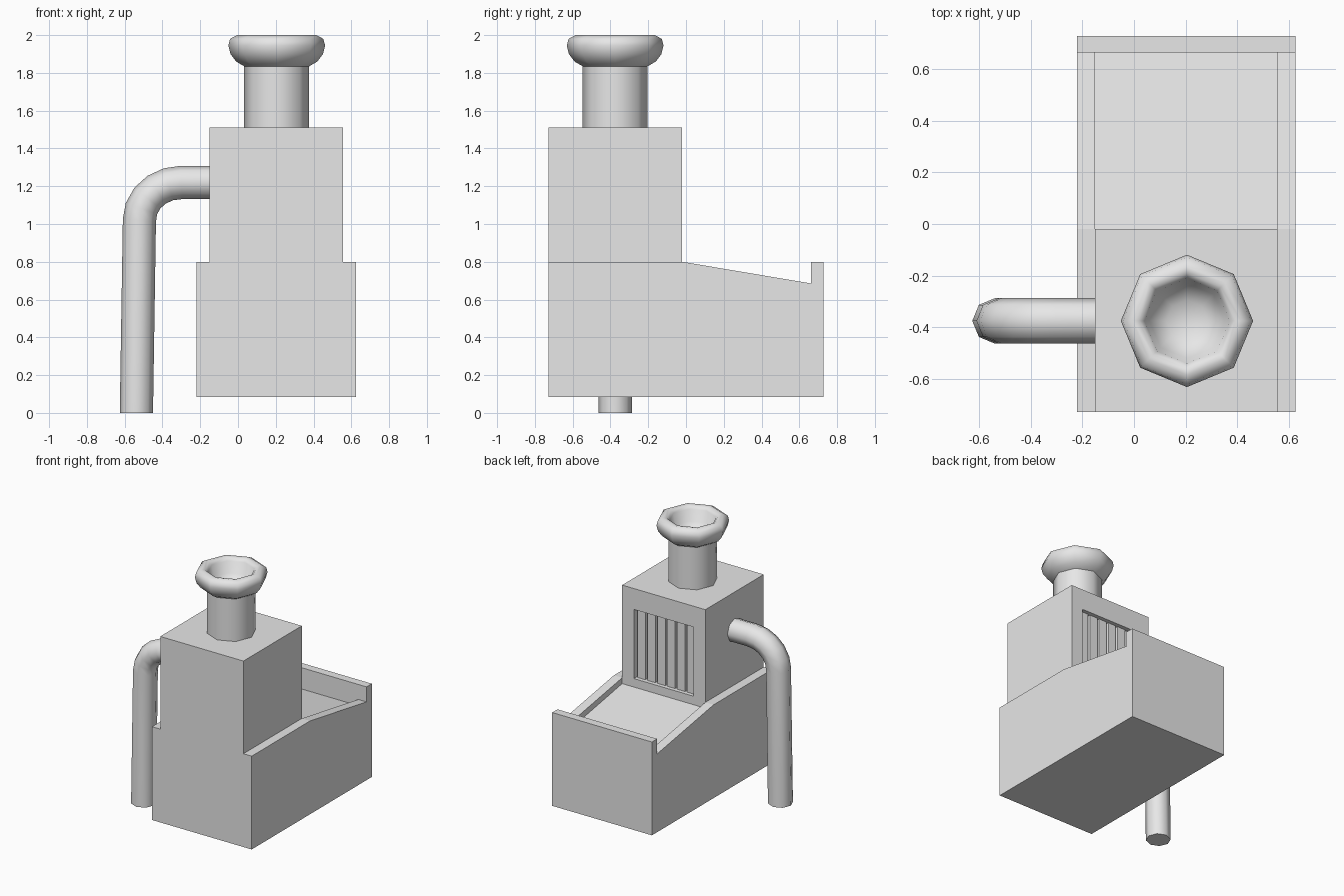
import bpy, bmesh, math

cube = bpy.data.objects.get("Cube")
if cube:
    bpy.data.objects.remove(cube, do_unlink=True)

# One plain grey for everything
grey = bpy.data.materials.new("plain_grey")
grey.use_nodes = True
grey.diffuse_color = (0.8, 0.8, 0.8, 1)
grey.node_tree.nodes["Principled BSDF"].inputs["Base Color"].default_value = (0.8, 0.8, 0.8, 1)


def add_object(name, data):
    obj = bpy.data.objects.new(name, data)
    bpy.context.collection.objects.link(obj)
    data.materials.append(grey)
    return obj


def select(obj):
    bpy.ops.object.select_all(action="DESELECT")
    obj.select_set(True)
    bpy.context.view_layer.objects.active = obj


def prism(name, x0, x1, profile):
    """Extrude a (y, z) side profile from x0 to x1."""
    bm = bmesh.new()
    face = bm.faces.new([bm.verts.new((x0, y, z)) for y, z in profile])
    new = bmesh.ops.extrude_face_region(bm, geom=[face])["geom"]
    verts = [g for g in new if isinstance(g, bmesh.types.BMVert)]
    bmesh.ops.translate(bm, verts=verts, vec=(x1 - x0, 0, 0))
    bmesh.ops.recalc_face_normals(bm, faces=bm.faces)
    mesh = bpy.data.meshes.new(name)
    bm.to_mesh(mesh)
    bm.free()
    return add_object(name, mesh)


def box(name, x0, x1, y0, y1, z0, z1):
    return prism(name, x0, x1, [(y0, z0), (y1, z0), (y1, z1), (y0, z1)])


def cut(obj, cutter):
    cutter.hide_render = True
    mod = obj.modifiers.new("cut", "BOOLEAN")
    mod.operation, mod.solver, mod.object = "DIFFERENCE", "EXACT", cutter
    select(obj)
    bpy.ops.object.modifier_apply(modifier=mod.name)
    bpy.data.objects.remove(cutter, do_unlink=True)


def smooth(obj, degrees):
    select(obj)
    bpy.ops.object.shade_smooth_by_angle(angle=math.radians(degrees))


LEFT, RIGHT = 0.555, -0.15      # tower sides
WALL = 0.07                     # tray wall thickness
FRONT, FACE, BACK = -0.727, -0.02, 0.727
STEP, TOP = 0.80, 1.51

# Base with sloping sides and a raised back wall
base = prism("base", RIGHT - WALL, LEFT + WALL, [
    (FRONT, 0.085), (BACK, 0.085), (BACK, STEP), (0.663, STEP),
    (0.663, 0.685), (FACE, STEP), (FRONT, STEP)])
cut(base, prism("tray_cutter", RIGHT, LEFT, [
    (FACE, 0.755), (0.663, 0.637), (0.663, 1.0), (FACE, 1.0)]))

# Tower with a recessed grille opening at the back
tower = box("tower", RIGHT, LEFT, FRONT, FACE, STEP, TOP)
G0, G1, GZ0, GZ1 = -0.05, 0.455, 0.82, 1.35
cut(tower, box("grille_cutter", G0, G1, FACE - 0.06, FACE + 0.1, GZ0, GZ1))

# Vertical grille slats
count = 6
pitch = (G1 - G0) / count
for i in range(count):
    x = G0 + pitch * (i + 0.5)
    box(f"grille_slat_{i + 1}", x - pitch * 0.4, x + pitch * 0.4,
        FACE - 0.06, FACE - 0.03, GZ0, GZ1)

# Eight-sided chimney with a rounded rim and a hollow mouth
profile = [(0.172, TOP), (0.172, 1.835), (0.215, 1.86), (0.245, 1.90),
           (0.256, 1.945), (0.247, 1.98), (0.21, 2.0), (0.185, 1.995),
           (0.165, 1.975), (0.145, 1.89), (0.08, 1.85), (0, 1.835)]
bm = bmesh.new()
verts = [bm.verts.new((r, 0, z)) for r, z in profile]
edges = [bm.edges.new(pair) for pair in zip(verts, verts[1:])]
bmesh.ops.spin(bm, geom=verts + edges, cent=(0, 0, 0), axis=(0, 0, 1),
               angle=math.tau, steps=8)
bmesh.ops.remove_doubles(bm, verts=bm.verts, dist=0.0005)
bmesh.ops.recalc_face_normals(bm, faces=bm.faces)
if sum(f.normal.z * f.calc_area() for f in bm.faces) < 0:
    bmesh.ops.reverse_faces(bm, faces=bm.faces)
mesh = bpy.data.meshes.new("chimney")
bm.to_mesh(mesh)
bm.free()
chimney = add_object("chimney", mesh)
chimney.location = (0.205, -0.375, 0)
smooth(chimney, 55)

# Bent side pipe running down to the ground
curve = bpy.data.curves.new("side_pipe", "CURVE")
curve.dimensions = "3D"
curve.bevel_depth, curve.bevel_resolution = 0.088, 2
curve.use_fill_caps = True
spline = curve.splines.new("POLY")
path = [(RIGHT + 0.005, 1.22), (-0.30, 1.22)]
for step in range(1, 6):
    a = math.radians(18 * step)
    path.append((-0.30 - 0.222 * math.sin(a), 1.02 + 0.20 * math.cos(a)))
path.append((-0.538, 0.0))
spline.points.add(len(path) - 1)
for point, (x, z) in zip(spline.points, path):
    point.co = (x, -0.375, z, 1)
pipe = add_object("side_pipe", curve)
select(pipe)
bpy.ops.object.convert(target="MESH")
pipe = bpy.context.object
for v in pipe.data.vertices:    # level the foot of the pipe
    if v.co.z < 0.05:
        v.co.z = 0
smooth(pipe, 55)
